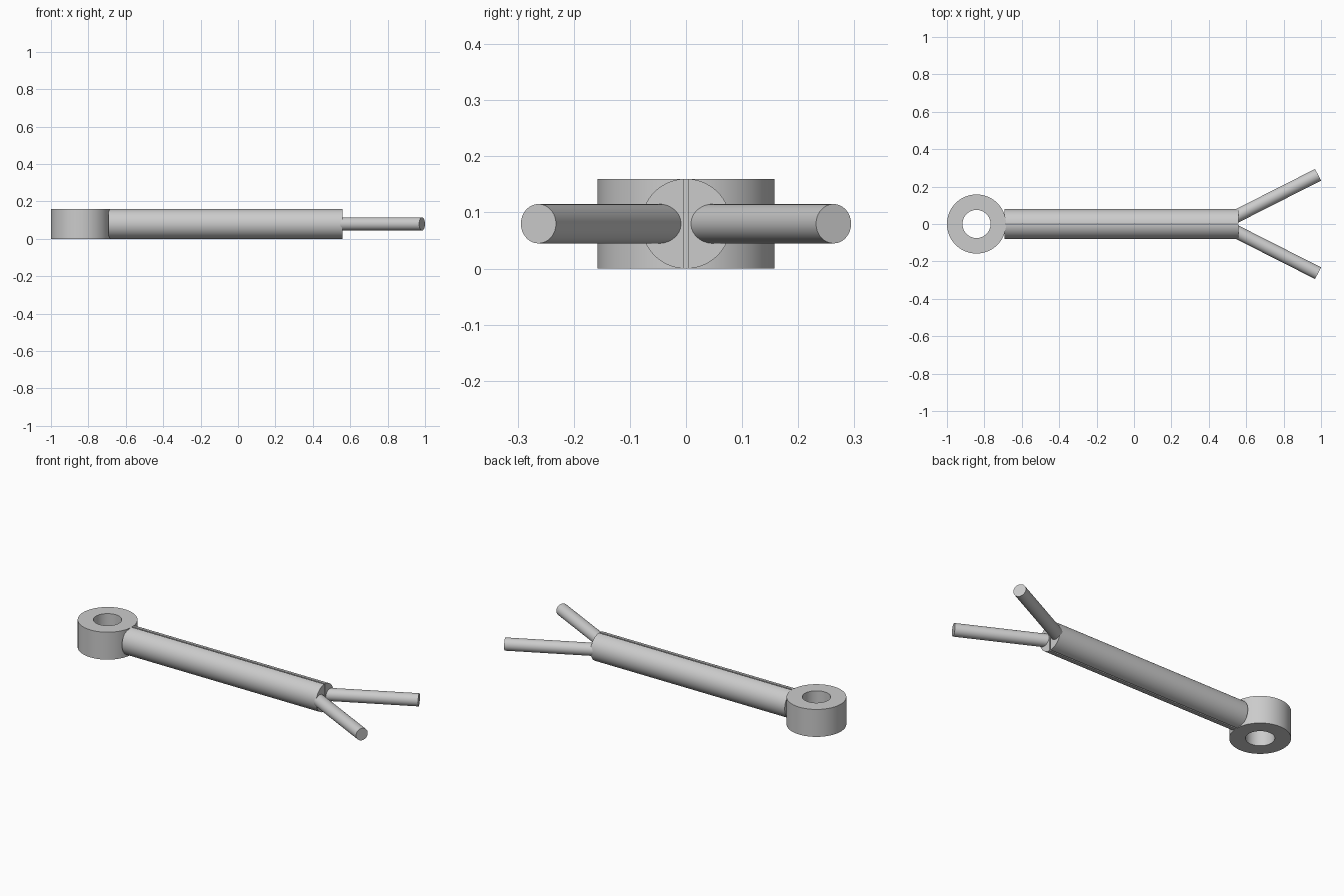
import bpy, bmesh, math
from mathutils import Vector, Matrix

cube = bpy.data.objects.get("Cube")
if cube:
    bpy.data.objects.remove(cube, do_unlink=True)

R = 0.08                      # shank radius, also its centre height
SLIT = 0.004                  # half the slit width
EYE_X, EYE_OUT, EYE_IN = -0.842, 0.158, 0.075
SHANK_START, SHANK_END = -0.693, 0.56

metal = bpy.data.materials.new("plain grey metal")
metal.use_nodes = True
grey = (0.6, 0.6, 0.6, 1)
metal.diffuse_color = grey
metal.node_tree.nodes["Principled BSDF"].inputs["Base Color"].default_value = grey


def finish(name, bm):
    bmesh.ops.recalc_face_normals(bm, faces=bm.faces)
    mesh = bpy.data.meshes.new(name)
    bm.to_mesh(mesh)
    bm.free()
    obj = bpy.data.objects.new(name, mesh)
    bpy.context.collection.objects.link(obj)
    mesh.materials.append(metal)
    bpy.ops.object.select_all(action="DESELECT")
    obj.select_set(True)
    bpy.context.view_layer.objects.active = obj
    bpy.ops.object.shade_smooth_by_angle(angle=math.radians(35))
    return obj


# Eye: a rectangular section spun into a thick ring
bm = bmesh.new()
section = [(EYE_IN, 0), (EYE_OUT, 0), (EYE_OUT, 2 * R), (EYE_IN, 2 * R)]
verts = [bm.verts.new((EYE_X + r, 0, z)) for r, z in section]
edges = [bm.edges.new((verts[i], verts[(i + 1) % 4])) for i in range(4)]
bmesh.ops.spin(bm, geom=verts + edges, cent=(EYE_X, 0, 0), axis=(0, 0, 1),
               angle=math.tau, steps=96, use_merge=True)
bmesh.ops.remove_doubles(bm, verts=bm.verts, dist=0.0001)
finish("eye_ring", bm)

for side, s in (("left", 1), ("right", -1)):
    # Half-round shank, extruded along x
    bm = bmesh.new()
    limit = math.acos(SLIT / R)
    steps = 48
    arc = [-limit + 2 * limit * i / steps for i in range(steps + 1)]
    face = bm.faces.new([bm.verts.new((SHANK_START, s * R * math.cos(a),
                                       R + R * math.sin(a))) for a in arc])
    out = bmesh.ops.extrude_face_region(bm, geom=[face])
    moved = [v for v in out["geom"] if isinstance(v, bmesh.types.BMVert)]
    bmesh.ops.translate(bm, verts=moved, vec=(SHANK_END - SHANK_START, 0, 0))
    finish("shank_half_" + side, bm)

    # Splayed round prong, its root buried in the shank
    tip = Vector((0.984, s * 0.263, R))
    root = Vector((0.54, s * 0.038, R))
    axis = tip - root
    turn = axis.to_track_quat("Z", "Y").to_matrix().to_4x4()
    bm = bmesh.new()
    bmesh.ops.create_cone(bm, cap_ends=True, segments=48, radius1=0.035,
                          radius2=0.035, depth=axis.length,
                          matrix=Matrix.Translation((tip + root) / 2) @ turn)
    finish("prong_" + side, bm)
